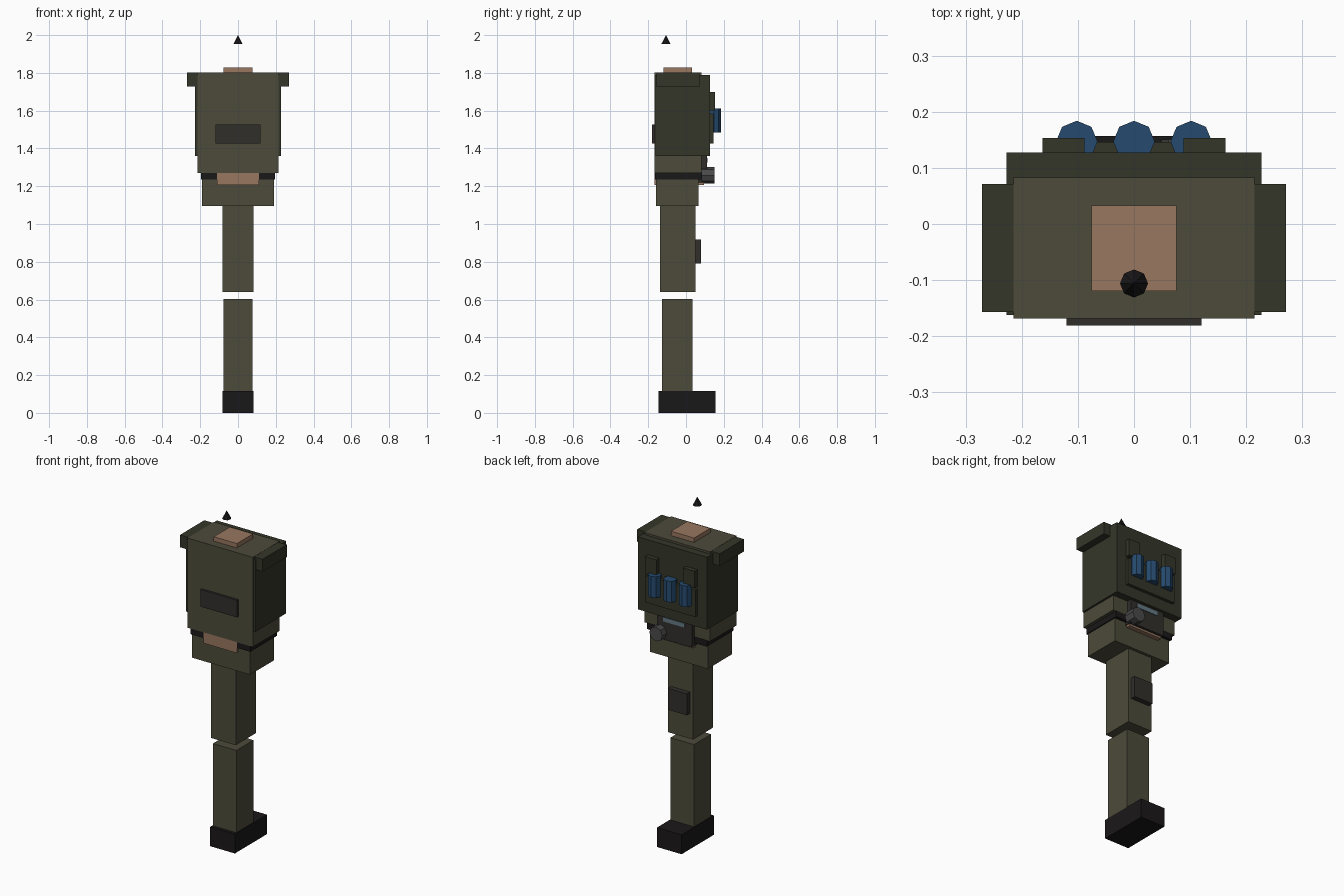
import bpy
from math import radians

if "Cube" in bpy.data.objects:
    bpy.data.objects.remove(bpy.data.objects["Cube"])


def material(name, r, g, b):
    """Flat colour given in 0-255 display values."""
    m = bpy.data.materials.new(name)
    m.diffuse_color = [(c / 255) ** 2.2 for c in (r, g, b)] + [1]
    m.use_nodes = True
    m.node_tree.nodes["Principled BSDF"].inputs["Base Color"].default_value = m.diffuse_color
    return m


OLIVE = material("olive", 78, 76, 61)
DARK_OLIVE = material("dark_olive", 55, 56, 45)
SKIN = material("skin", 150, 118, 96)
BLACK = material("black", 32, 30, 30)
CHARCOAL = material("charcoal", 52, 50, 47)
GREY = material("grey", 75, 75, 76)
BLUE = material("blue", 42, 76, 110)
PALE_BLUE = material("pale_blue", 100, 120, 130)


def finish(name, mat):
    o = bpy.context.object
    o.name = name
    o.data.materials.append(mat)
    return o


def box(name, mat, x, y, z):
    """Box from (min, max) ranges on each axis."""
    r = (x, y, z)
    bpy.ops.mesh.primitive_cube_add(size=1, location=[(a + b) / 2 for a, b in r])
    o = finish(name, mat)
    o.scale = [b - a for a, b in r]
    bpy.ops.object.transform_apply(location=False, rotation=False, scale=True)
    return o


def cylinder(name, mat, radius, depth, loc, rot=(0, 0, 0)):
    bpy.ops.mesh.primitive_cylinder_add(vertices=8, radius=radius, depth=depth,
                                        location=loc, rotation=rot)
    return finish(name, mat)


def sym(w):
    return (-w, w)


# Leg
box("boot", BLACK, sym(.081), (-.145, .157), (0, .115))
box("shin", OLIVE, sym(.077), (-.126, .035), (.115, .603))
box("thigh", OLIVE, sym(.082), (-.138, .05), (.64, 1.10))
box("thigh_pouch", CHARCOAL, sym(.062), (.045, .08), (.79, .917))

# Hips and waist
box("hips", OLIVE, sym(.19), (-.159, .067), (1.095, 1.237))
box("belt", BLACK, sym(.196), (-.165, .085), (1.235, 1.272))
box("waist_band", SKIN, sym(.11), (-.168, .095), (1.206, 1.271))
box("belt_pack", CHARCOAL, sym(.115), (.06, .11), (1.218, 1.365))
box("belt_pack_strip", PALE_BLUE, sym(.07), (.108, .114), (1.325, 1.35))
cylinder("canister", GREY, .043, .068, (.092, .117, 1.258), (radians(90), 0, 0))

# Torso, vest and neck
box("torso", OLIVE, sym(.215), (-.168, .083), (1.27, 1.802))
box("vest", DARK_OLIVE, sym(.227), (-.162, .127), (1.36, 1.79))
box("neck", SKIN, sym(.076), (-.119, .033), (1.79, 1.828))
box("chest_panel", CHARCOAL, sym(.12), (-.181, -.16), (1.425, 1.527))

# Mirrored shoulder pads and shoulder straps
for side, s in (("left", -1), ("right", 1)):
    box(side + "_shoulder_pad", DARK_OLIVE, sorted((s * .2, s * .271)),
        (-.157, .071), (1.728, 1.801))
    box(side + "_strap", DARK_OLIVE, sorted((s * .088, s * .163)),
        (.12, .153), (1.60, 1.70))

# Pouch panel with three tubes
box("pouch_panel", DARK_OLIVE, sym(.163), (.12, .146), (1.425, 1.585))
for i, x in enumerate((-.102, 0, .102)):
    cylinder(f"tube_{i + 1}", BLUE, .037, .125, (x, .147, 1.548))

# Small spike above the head
bpy.ops.mesh.primitive_cone_add(vertices=8, radius1=.025, depth=.048,
                                location=(0, -.106, 1.976))
finish("spike", BLACK)
